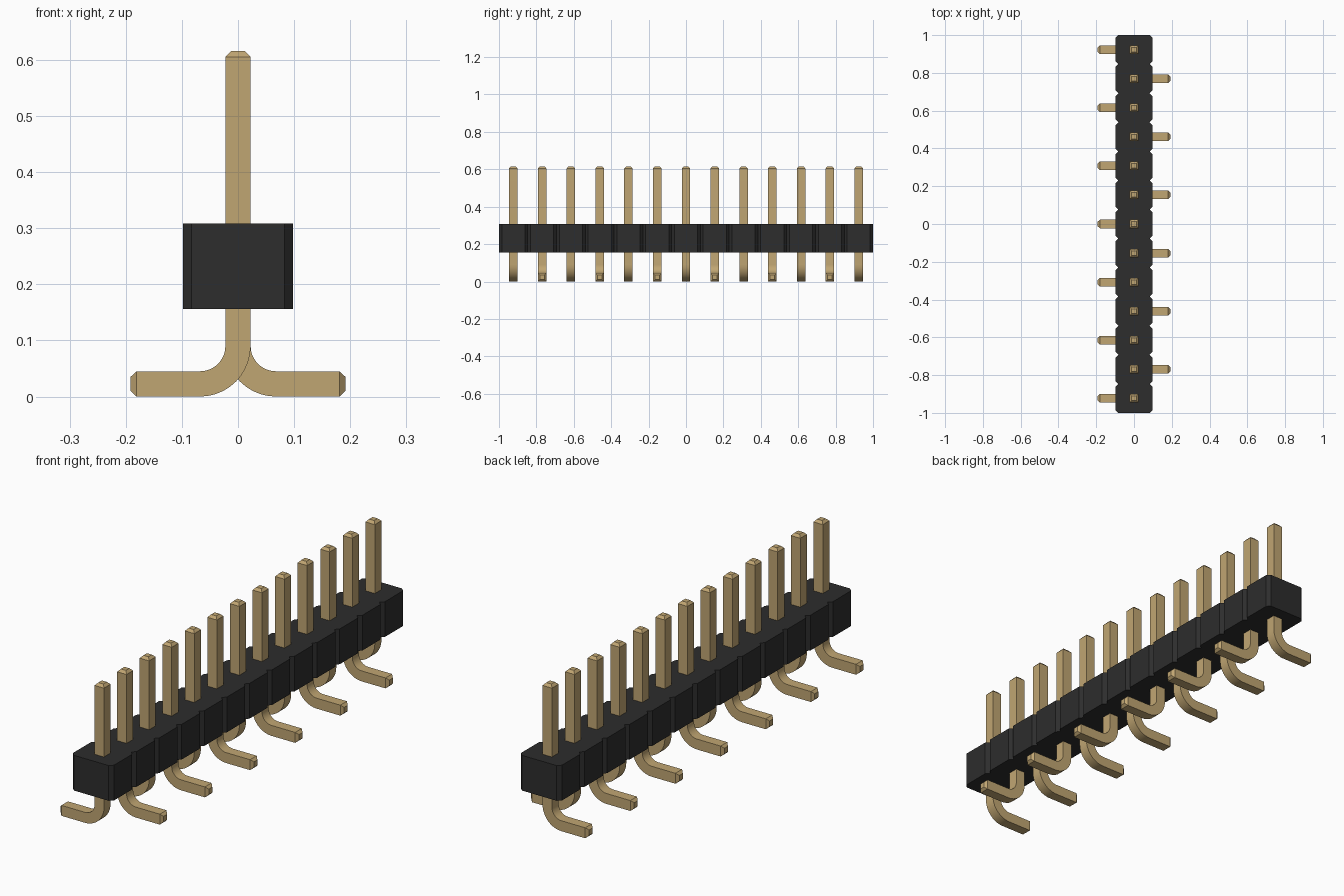
import bpy, bmesh, math
from mathutils import Vector

if "Cube" in bpy.data.objects:
    bpy.data.objects.remove(bpy.data.objects["Cube"], do_unlink=True)

PINS = 13
PITCH = 2 / PINS
HALF = 0.0225          # half thickness of a pin
TIP = 0.012            # half thickness at its tapered ends
BEND = 0.0675          # centre-line radius of the bend


def make_material(name, colour):
    mat = bpy.data.materials.new(name)
    mat.use_nodes = True
    mat.diffuse_color = colour
    mat.node_tree.nodes["Principled BSDF"].inputs["Base Color"].default_value = colour
    return mat


def make_object(name, bm, mat):
    bmesh.ops.recalc_face_normals(bm, faces=bm.faces)
    mesh = bpy.data.meshes.new(name)
    bm.to_mesh(mesh)
    bm.free()
    mesh.materials.append(mat)
    obj = bpy.data.objects.new(name, mesh)
    bpy.context.collection.objects.link(obj)
    return obj


def make_housing(mat, half_width=0.098, chamfer=0.015, bottom=0.156, top=0.308):
    # One side of the outline, with a notch between neighbouring segments
    side = []
    for i in range(PINS):
        start = -1 + i * PITCH
        side += [(half_width - chamfer, start),
                 (half_width, start + chamfer),
                 (half_width, start + PITCH - chamfer)]
    side.append((half_width - chamfer, 1))
    outline = side + [(-x, -y) for x, y in side]
    bm = bmesh.new()
    base = bm.faces.new([bm.verts.new((x, y, bottom)) for x, y in outline])
    grown = bmesh.ops.extrude_face_region(bm, geom=[base], use_keep_orig=True)
    moved = [v for v in grown["geom"] if isinstance(v, bmesh.types.BMVert)]
    bmesh.ops.translate(bm, verts=moved, vec=(0, 0, top - bottom))
    return make_object("housing", bm, mat)


def make_pin(name, y, side, mat, steps=10):
    # Sections along the pin: x, z, tilt, half thickness
    path = [(0, 0.616, 0, TIP), (0, 0.605, 0, HALF)]
    for i in range(steps + 1):
        a = math.pi / 2 * i / steps
        path.append((BEND * (1 - math.cos(a)),
                     HALF + BEND * (1 - math.sin(a)), a, HALF))
    path += [(0.181, HALF, math.pi / 2, HALF), (0.192, HALF, math.pi / 2, TIP)]

    bm = bmesh.new()
    rings = []
    for x, z, a, h in path:
        across = Vector((math.cos(a), 0, math.sin(a))) * h
        depth = Vector((0, h, 0))
        centre = Vector((x, y, z))
        corners = [centre + across * s + depth * t
                   for s, t in ((-1, -1), (1, -1), (1, 1), (-1, 1))]
        rings.append([bm.verts.new((c.x * side, c.y, c.z)) for c in corners])
    for a, b in zip(rings, rings[1:]):
        for k in range(4):
            n = (k + 1) % 4
            bm.faces.new((a[k], a[n], b[n], b[k]))
    bm.faces.new(rings[0])
    bm.faces.new(rings[-1])
    return make_object(name, bm, mat)


black = make_material("black plastic", (0.026, 0.026, 0.026, 1))
gold = make_material("gold metal", (0.53, 0.38, 0.17, 1))

make_housing(black)

# Pins with feet alternating left and right
pins = [make_pin(f"pin_{i + 1}", -1 + (i + 0.5) * PITCH, 1 if i % 2 else -1, gold)
        for i in range(PINS)]

# Smooth the bends, keep the corners sharp
bpy.ops.object.select_all(action="DESELECT")
for pin in pins:
    pin.select_set(True)
bpy.context.view_layer.objects.active = pins[0]
bpy.ops.object.shade_smooth_by_angle(angle=math.radians(30))
